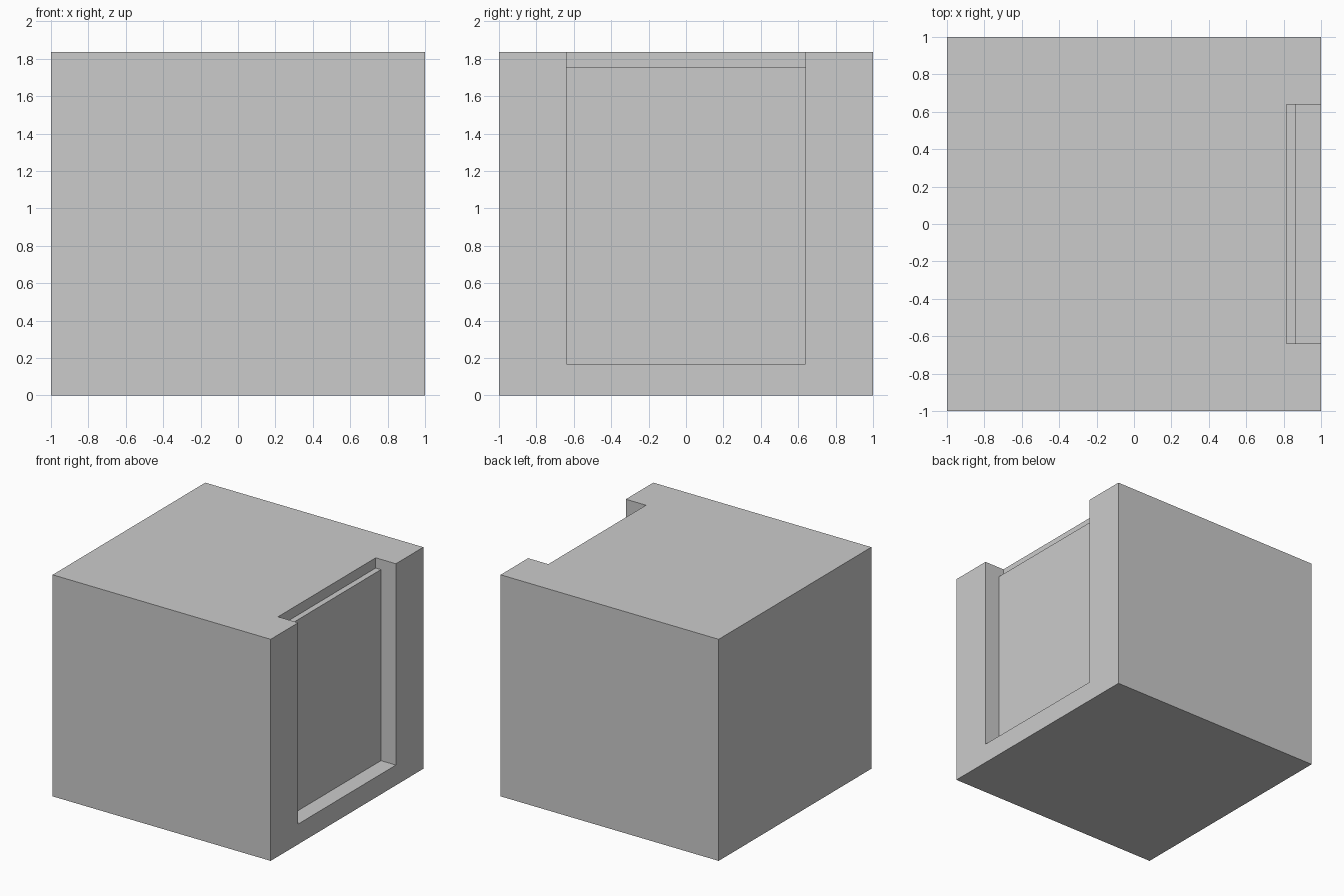
import bpy

if "Cube" in bpy.data.objects:
    bpy.data.objects.remove(bpy.data.objects["Cube"])


def box(name, lo, hi):
    """Axis-aligned box between two corners."""
    bpy.ops.mesh.primitive_cube_add(size=1)
    ob = bpy.context.object
    ob.name = name
    ob.location = [(a + b) / 2 for a, b in zip(lo, hi)]
    ob.scale = [b - a for a, b in zip(lo, hi)]
    bpy.ops.object.transform_apply(location=True, rotation=False, scale=True)
    return ob


def cut(target, cutter):
    """Subtract the cutter from the target and discard it."""
    cutter.hide_render = True
    mod = target.modifiers.new("cut", "BOOLEAN")
    mod.operation = "DIFFERENCE"
    mod.solver = "EXACT"
    mod.object = cutter
    bpy.context.view_layer.objects.active = target
    bpy.ops.object.modifier_apply(modifier=mod.name)
    bpy.data.objects.remove(cutter, do_unlink=True)


# Solid block
block = box("block", (-1, -1, 0), (1, 1, 1.837))

# Panel recess in the right side, open at the top
cut(block, box("panel_recess", (0.863, -0.64, 0.168), (1.3, 0.64, 2.2)))

# Deeper ledge along the top of the recess
cut(block, box("top_ledge", (0.815, -0.64, 1.752), (1.3, 0.64, 2.3)))
